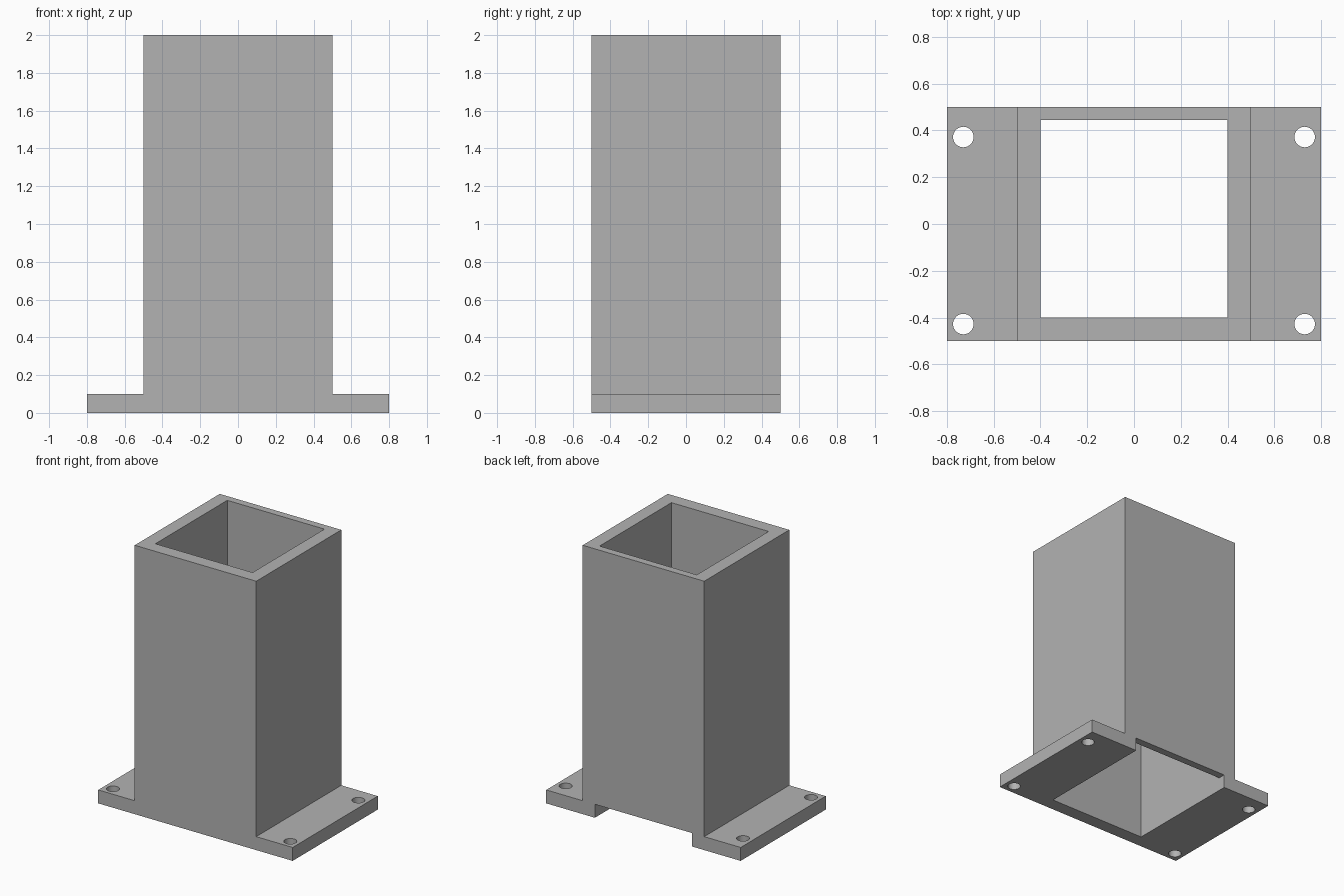
import bpy
import bmesh
from mathutils import Vector

if "Cube" in bpy.data.objects:
    bpy.data.objects.remove(bpy.data.objects["Cube"], do_unlink=True)

HALF = 0.5       # half width of the tube
FLANGE = 0.8     # half length of the base flange
THICK = 0.1      # flange thickness
HEIGHT = 2.0
INNER = 0.4      # half width of the bore
BACK = 0.445     # inside face of the back wall

grey = bpy.data.materials.new("plain_grey")
grey.use_nodes = True
grey.diffuse_color = (0.45, 0.45, 0.45, 1)
grey.node_tree.nodes["Principled BSDF"].inputs["Base Color"].default_value = grey.diffuse_color


def make_object(name, bm):
    bmesh.ops.recalc_face_normals(bm, faces=bm.faces)
    mesh = bpy.data.meshes.new(name)
    bm.to_mesh(mesh)
    bm.free()
    mesh.materials.append(grey)
    obj = bpy.data.objects.new(name, mesh)
    bpy.context.collection.objects.link(obj)
    return obj


def extrude_profile(name, points, direction):
    """Extrude a closed outline along a direction."""
    bm = bmesh.new()
    face = bm.faces.new([bm.verts.new(p) for p in points])
    result = bmesh.ops.extrude_face_region(bm, geom=[face], use_keep_orig=True)
    moved = [v for v in result["geom"] if isinstance(v, bmesh.types.BMVert)]
    bmesh.ops.translate(bm, verts=moved, vec=Vector(direction))
    return make_object(name, bm)


# Tube and flange as one solid, from the front silhouette
right_half = [(FLANGE, 0), (FLANGE, THICK), (HALF, THICK), (HALF, HEIGHT)]
outline = right_half + [(-x, z) for x, z in reversed(right_half)]
post = extrude_profile("flanged_post", [(x, -HALF, z) for x, z in outline], (0, 2 * HALF, 0))

# Bore cutter, with a foot that opens the slot under the back wall
side = [(-INNER, -1), (1, -1), (1, THICK), (BACK, THICK), (BACK, 3), (-INNER, 3)]
cutters = [extrude_profile("bore_cutter", [(-INNER, y, z) for y, z in side], (2 * INNER, 0, 0))]

# Bolt hole cutters
bm = bmesh.new()
for x in (-0.73, 0.73):
    for y in (-0.428, 0.372):
        made = bmesh.ops.create_cone(bm, cap_ends=True, segments=32,
                                     radius1=0.044, radius2=0.044, depth=1)
        bmesh.ops.translate(bm, verts=made["verts"], vec=(x, y, 0))
cutters.append(make_object("bolt_hole_cutter", bm))

# Cut the openings
for cutter in cutters:
    cutter.hide_render = True
    cut = post.modifiers.new(cutter.name, 'BOOLEAN')
    cut.operation = 'DIFFERENCE'
    cut.solver = 'EXACT'
    cut.object = cutter

bpy.ops.object.select_all(action='DESELECT')
post.select_set(True)
bpy.context.view_layer.objects.active = post
for cutter in cutters:
    bpy.ops.object.modifier_apply(modifier=cutter.name)
    bpy.data.objects.remove(cutter, do_unlink=True)
bpy.ops.object.shade_smooth_by_angle()
